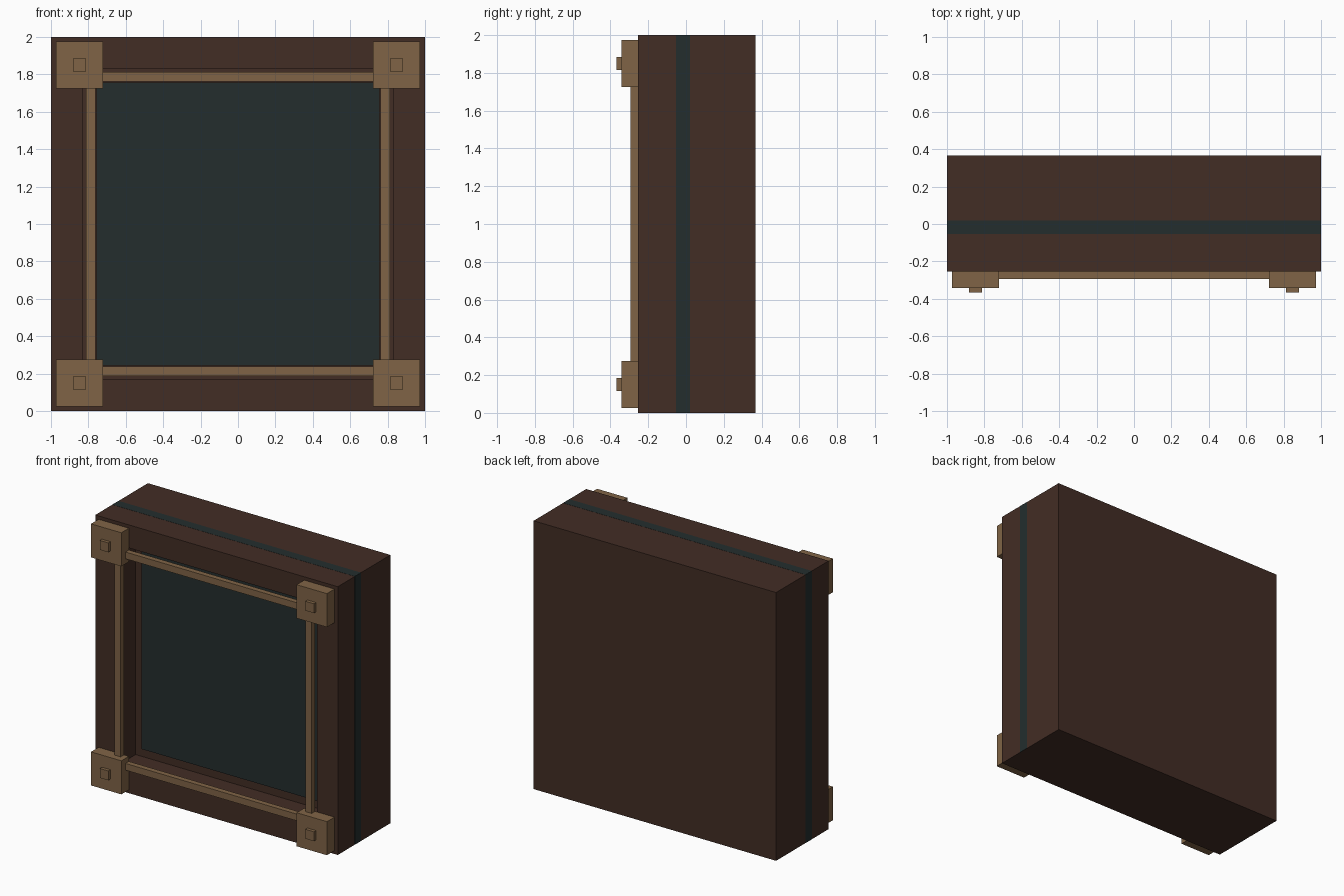
import bpy
import bmesh

if "Cube" in bpy.data.objects:
    bpy.data.objects.remove(bpy.data.objects["Cube"])


def material(name, rgb):
    mat = bpy.data.materials.new(name)
    mat.use_nodes = True
    mat.diffuse_color = (*rgb, 1)
    mat.node_tree.nodes["Principled BSDF"].inputs["Base Color"].default_value = (*rgb, 1)
    return mat


dark_wood = material("dark wood", (0.055, 0.026, 0.018))
slate = material("slate glass", (0.017, 0.027, 0.027))
tan = material("tan trim", (0.216, 0.127, 0.061))


def box(name, low, high, mat):
    """Box between two opposite corners."""
    bm = bmesh.new()
    bmesh.ops.create_cube(bm, size=1)
    for v in bm.verts:
        v.co = [high[i] if v.co[i] > 0 else low[i] for i in range(3)]
    mesh = bpy.data.meshes.new(name)
    bm.to_mesh(mesh)
    bm.free()
    mesh.materials.append(mat)
    obj = bpy.data.objects.new(name, mesh)
    bpy.context.collection.objects.link(obj)
    return obj


FRONT, BACK = -0.253, 0.367
PANE = -0.053
OPEN = 0.757

# Deep casing with a square recess in the front: inset face, pushed back
case = box("casing", (-1, FRONT, 0), (1, BACK, 2), dark_wood)
bm = bmesh.new()
bm.from_mesh(case.data)
bm.normal_update()
face = min(bm.faces, key=lambda f: f.calc_center_median().y)
bmesh.ops.inset_individual(bm, faces=[face], thickness=1 - OPEN)
inner = bmesh.ops.extrude_discrete_faces(bm, faces=[face])["faces"][0]
for v in inner.verts:
    v.co.y = PANE + 0.03
bmesh.ops.recalc_face_normals(bm, faces=bm.faces)
bm.to_mesh(case.data)
bm.free()

# Pane at the bottom of the recess, its edge showing on the sides and top
box("pane", (-OPEN, PANE, 1 - OPEN), (OPEN, PANE + 0.04, 1 + OPEN), slate)
for side, name in ((-1, "right"), (1, "left")):
    xs = sorted((side * 0.99, side * 1.001))
    box(name + "_pane_edge", (xs[0], PANE, 0), (xs[1], 0.02, 2), slate)
box("top_pane_edge", (-1, PANE, 1.99), (1, 0.02, 2.001), slate)

# Trim rails around the opening
for side, vertical, level in ((-1, "right", "bottom"), (1, "left", "top")):
    a, b = sorted((side * 0.763, side * 0.813))
    box(vertical + "_rail", (a, -0.293, 0.2), (b, FRONT, 1.8), tan)
    box(level + "_rail", (-0.8, -0.293, 1 + a), (0.8, FRONT, 1 + b), tan)

# Corner blocks with small studs
for sx, xname in ((-1, "right"), (1, "left")):
    for sz, zname in ((-1, "bottom"), (1, "top")):
        x, z = sx * 0.848, 1 + sz * 0.85
        for part, r, y0, y1 in (("block", 0.125, -0.342, FRONT),
                                ("stud", 0.035, -0.367, -0.342)):
            box(f"{zname}_{xname}_{part}", (x - r, y0, z - r), (x + r, y1, z + r), tan)
